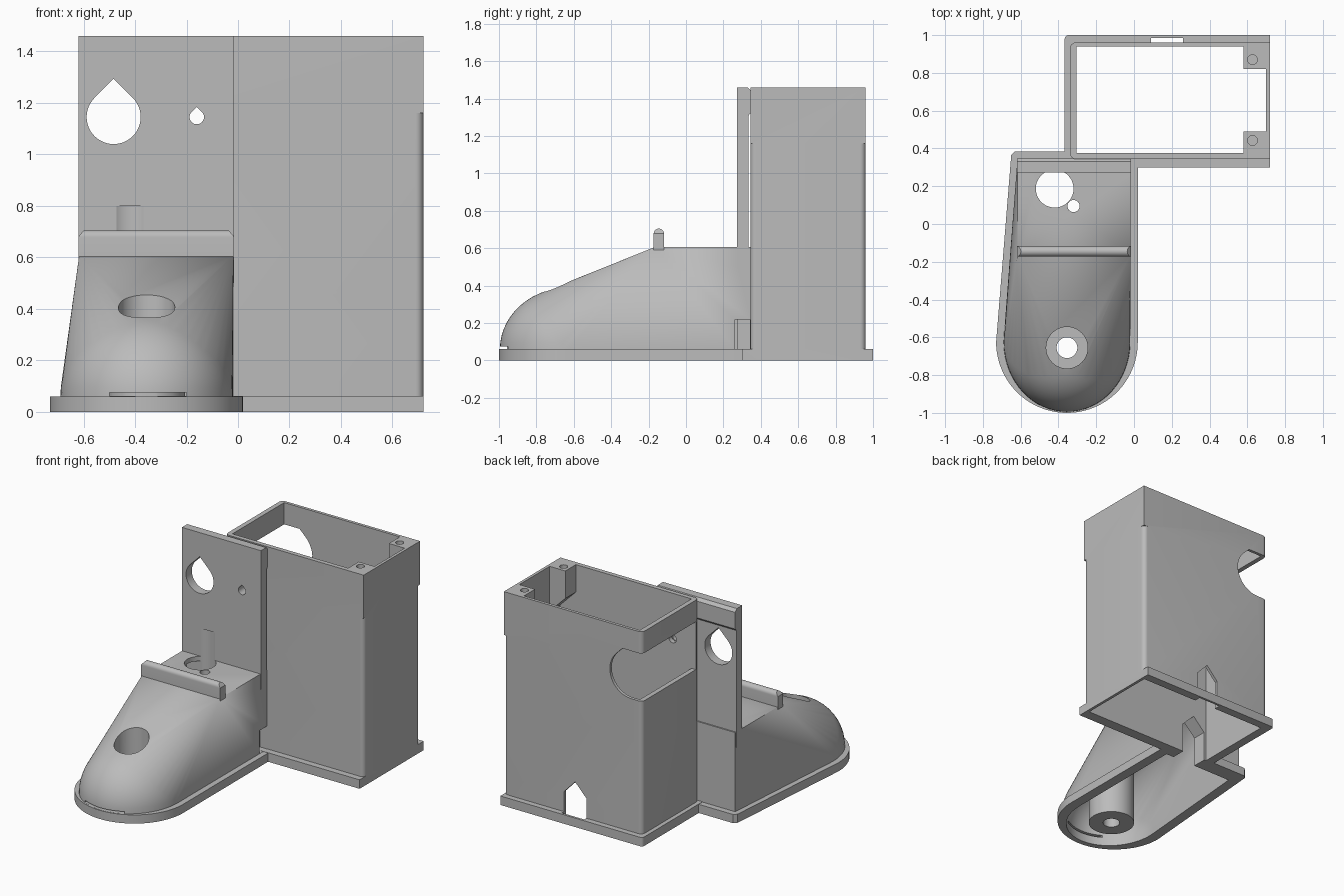
import bpy, bmesh
from math import sin, cos, pi, radians

cube = bpy.data.objects.get("Cube")
if cube:
    bpy.data.objects.remove(cube, do_unlink=True)

grey = bpy.data.materials.new("plain grey")
grey.use_nodes = True
tone = (0.5, 0.5, 0.5, 1)
grey.diffuse_color = tone
grey.node_tree.nodes["Principled BSDF"].inputs["Base Color"].default_value = tone


def make(name, bm):
    bmesh.ops.recalc_face_normals(bm, faces=bm.faces)
    mesh = bpy.data.meshes.new(name)
    bm.to_mesh(mesh)
    bm.free()
    mesh.materials.append(grey)
    obj = bpy.data.objects.new(name, mesh)
    bpy.context.collection.objects.link(obj)
    return obj


def prism(name, pts, lo, hi, axis="z"):
    """Extrude a closed outline along an axis."""
    place = {"x": lambda a, b, d: (d, a, b),
             "y": lambda a, b, d: (a, d, b),
             "z": lambda a, b, d: (a, b, d)}[axis]
    bm = bmesh.new()
    ends = [[bm.verts.new(place(a, b, d)) for a, b in pts] for d in (lo, hi)]
    for ring in ends:
        bm.faces.new(ring)
    n = len(pts)
    for i in range(n):
        j = (i + 1) % n
        bm.faces.new((ends[0][i], ends[0][j], ends[1][j], ends[1][i]))
    return make(name, bm)


def arc(cx, cy, r, start, end, n=16):
    angles = [radians(start + (end - start) * i / n) for i in range(n + 1)]
    return [(cx + r * cos(a), cy + r * sin(a)) for a in angles]


def circle(cx, cy, r, n=40):
    return arc(cx, cy, r, 0, 360, n)[:-1]


def rect(x0, x1, y0, y1):
    return [(x0, y0), (x1, y0), (x1, y1), (x0, y1)]


def rounded(x0, x1, y0, y1, left, right):
    """Rectangle with separate corner radii on its left and right."""
    pts = []
    for cx, cy, r, a in ((x0, y0, left, 180), (x1, y0, right, 270),
                         (x1, y1, right, 0), (x0, y1, left, 90)):
        if r:
            sx, sy = (1 if cx == x0 else -1), (1 if cy == y0 else -1)
            pts += arc(cx + sx * r, cy + sy * r, r, a, a + 90, 6)
        else:
            pts.append((cx, cy))
    return pts


def teardrop(cx, cz, r):
    return arc(cx, cz, r, 135, 405, 36) + [(cx, cz + r * 2 ** 0.5)]


def arch(cx, half, shoulder, peak):
    return [(cx - half, -0.1), (cx + half, -0.1), (cx + half, shoulder),
            (cx, peak), (cx - half, shoulder)]


def boolean(op, target, *tools):
    """Combine tools into the target and discard them."""
    for tool in tools:
        mod = target.modifiers.new("combine", "BOOLEAN")
        mod.operation, mod.solver, mod.object = op, "EXACT", tool
        bpy.context.view_layer.objects.active = target
        bpy.ops.object.modifier_apply(modifier=mod.name)
        bpy.data.objects.remove(tool, do_unlink=True)


def foot_hull(name, t, bottom, back):
    """Domed toe blended into a raised heel block, inset by t."""
    cx, cy, cz = -0.355, -0.625, 0.06
    bm = bmesh.new()
    for i in range(15):
        a = pi / 2 * i / 14
        for x, y in circle(0, 0, 1, 64):
            bm.verts.new((cx + (0.335 - t) * cos(a) * x,
                          cy + (0.37 - t) * cos(a) * y,
                          cz + (0.33 - t) * sin(a)))
    for x, y in circle(0, 0, 1, 64):
        bm.verts.new((cx + (0.335 - t) * x, cy + (0.37 - t) * y, bottom))
    for x in (-0.617 + t, -0.018 - t):
        for y, z in ((back, bottom), (back, 0.607 - t), (-0.165 + t / 2, 0.607 - t)):
            bm.verts.new((x, y, z))
    bmesh.ops.remove_doubles(bm, verts=bm.verts, dist=0.0005)
    out = bmesh.ops.convex_hull(bm, input=bm.verts)
    loose = {v for v in out["geom_interior"] + out["geom_unused"]
             if isinstance(v, bmesh.types.BMVert)}
    bmesh.ops.delete(bm, geom=list(loose), context="VERTS")
    bmesh.ops.dissolve_limit(bm, angle_limit=radians(0.2), verts=bm.verts, edges=bm.edges)
    bmesh.ops.triangulate(bm, faces=bm.faces)
    return make(name, bm)


def inner_box():
    return prism("box_hollow", rect(-0.305, 0.70, 0.375, 0.94), -0.1, 2)


def link_door():
    return prism("link_door", arch(-0.2, 0.09, 0.21, 0.3), 0.2, 0.45, "y")


def small_hole():
    return prism("small_hole", teardrop(-0.16, 1.145, 0.028), 0.2, 0.5, "y")


# Foot body with flange and upright plate
foot = foot_hull("foot", 0, 0, 0.344)
flange = prism("flange", arc(-0.355, -0.625, 0.375, 180, 360, 48)
               + [(0.02, 0.385), (-0.63, 0.385), (-0.65, 0.365)], 0, 0.06)
plate = prism("plate", [(0.272, 0.5), (0.335, 0.5), (0.335, 1.31), (0.348, 1.325),
                        (0.348, 1.44), (0.33, 1.46), (0.272, 1.46)],
              -0.62, -0.015, "x")
boolean("UNION", foot, flange, plate)

# Hollow the foot, leaving a screw pillar standing inside
hollow = foot_hull("foot_hollow", 0.032, -0.05, 0.275)
boolean("DIFFERENCE", hollow, prism("pillar", circle(-0.355, -0.655, 0.15), -0.2, 1))
boolean("DIFFERENCE", foot, hollow,
        prism("counterbore", circle(-0.355, -0.655, 0.11), 0.26, 1),
        prism("screw_hole", circle(-0.355, -0.655, 0.055), -0.2, 1),
        prism("cable_hole", circle(-0.42, 0.187, 0.1), 0.4, 0.8),
        prism("pin_hole", circle(-0.32, 0.095, 0.032, 24), 0.4, 0.8),
        prism("drop_hole", teardrop(-0.483, 1.145, 0.105), 0.1, 0.6, "y"),
        prism("toe_slit", rect(-0.5, -0.2, -1.1, -0.8), 0.061, 0.075),
        prism("side_gap", rect(-0.07, 0.03, 0.262, 0.342), 0.061, 0.22),
        small_hole(), link_door(), inner_box())

# Rounded ridge across the foot
ridge = prism("ridge", arc(-0.145, 0.677, 0.028, 0, 180)
              + [(-0.173, 0.59), (-0.117, 0.59)], -0.7, 0.1, "x")
boolean("INTERSECT", ridge, prism("ridge_ends", [
    (-0.62, 0.5), (-0.015, 0.5), (-0.015, 0.68), (-0.04, 0.71),
    (-0.595, 0.71), (-0.62, 0.68)], -0.3, 0, "y"))

# Tall box: rounded below, square outer corners around the screw posts
box = prism("box", rounded(-0.338, 0.72, 0.344, 0.961, 0.03, 0.03), 0, 1.16)
boolean("UNION", box,
        prism("box_top", rounded(-0.338, 0.72, 0.344, 0.961, 0.03, 0), 1.16, 1.46),
        prism("box_flange", rounded(-0.367, 0.72, 0.30, 1.0, 0.02, 0), 0, 0.062))
slot = [(-0.5, 0.98)] + arc(-0.255, 1.145, 0.165, -90, 45) + [(-0.187, 1.31), (-0.5, 1.31)]
boolean("DIFFERENCE", box, inner_box(), link_door(), small_hole(),
        prism("corner_slot", slot, 0.376, 1.2, "y"),
        prism("back_door", arch(0.175, 0.085, 0.2, 0.29), 0.9, 0.984, "y"))

# Screw posts with sloping undersides
for y0, y1, hole in ((0.36, 0.49, 0.442), (0.82, 0.95, 0.87)):
    post = prism("post", [(0.71, 1.46), (0.58, 1.46), (0.58, 1.27), (0.71, 1.14)],
                 y0, y1, "y")
    boolean("UNION", box, post)
    boolean("DIFFERENCE", box,
            prism("post_hole", circle(0.627, hole, 0.026, 24), 1.28, 1.6))

for obj in (foot, ridge, box):
    bpy.ops.object.select_all(action="DESELECT")
    obj.select_set(True)
    bpy.context.view_layer.objects.active = obj
    bpy.ops.object.shade_smooth_by_angle(angle=radians(30))
